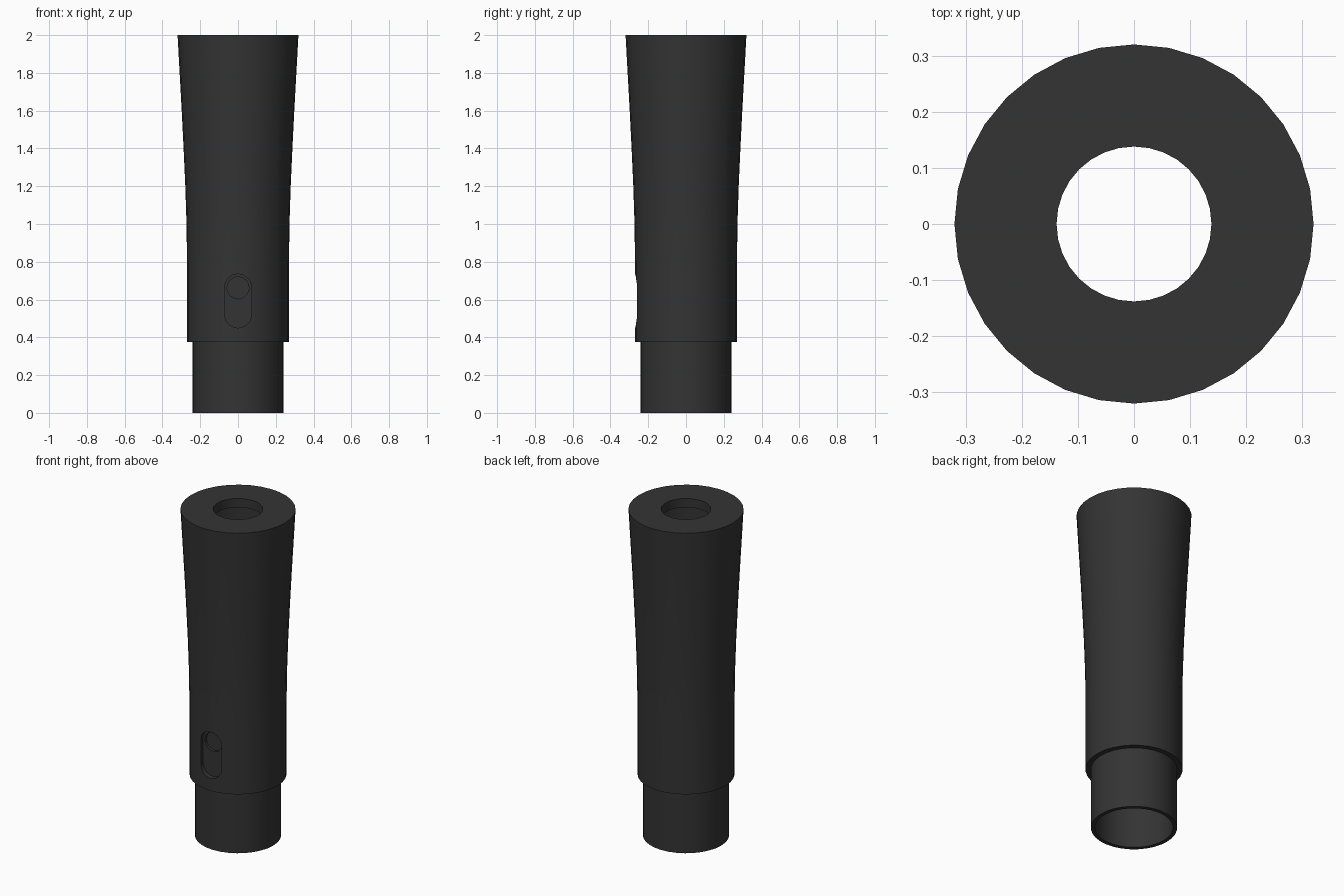
import bpy, bmesh, math

if "Cube" in bpy.data.objects:
    bpy.data.objects.remove(bpy.data.objects["Cube"])

SEG = 32

dark = bpy.data.materials.new("charcoal_black")
dark.diffuse_color = (0.034, 0.034, 0.034, 1)
dark.use_nodes = True
dark.node_tree.nodes["Principled BSDF"].inputs["Base Color"].default_value = dark.diffuse_color


def make_object(name, bm):
    bmesh.ops.recalc_face_normals(bm, faces=bm.faces)
    me = bpy.data.meshes.new(name)
    bm.to_mesh(me)
    bm.free()
    me.materials.append(dark)
    ob = bpy.data.objects.new(name, me)
    bpy.context.collection.objects.link(ob)
    return ob


def lathe(name, profile):
    """Revolve a closed (radius, z) profile around z."""
    bm = bmesh.new()
    rings = [[bm.verts.new((r * math.cos(2 * math.pi * i / SEG),
                            r * math.sin(2 * math.pi * i / SEG), z))
              for i in range(SEG)] for r, z in profile]
    for k, a in enumerate(rings):
        b = rings[(k + 1) % len(rings)]
        for i in range(SEG):
            j = (i + 1) % SEG
            bm.faces.new((a[i], a[j], b[j], b[i]))
    return make_object(name, bm)


def stadium(name, r, z_low, z_high, y_front, y_floor, n=12):
    """Prism along y: half circles of radius r at z_low and z_high."""
    pts = []
    for z, start in ((z_high, 0), (z_low, math.pi)):
        last = n if z_high > z_low else n - 1
        for i in range(last + 1):
            t = start + math.pi * i / n
            pts.append((r * math.cos(t), z + r * math.sin(t)))
    bm = bmesh.new()
    face = bm.faces.new([bm.verts.new((x, y_front, z)) for x, z in pts])
    ext = bmesh.ops.extrude_face_region(bm, geom=[face], use_keep_orig=True)
    for v in ext["geom"]:
        if isinstance(v, bmesh.types.BMVert):
            v.co.y = y_floor
    return make_object(name, bm)


def cut(target, cutter):
    mod = target.modifiers.new("cut", "BOOLEAN")
    mod.operation = "DIFFERENCE"
    mod.solver = "EXACT"
    mod.object = cutter
    cutter.hide_render = True
    bpy.context.view_layer.objects.active = target
    bpy.ops.object.modifier_apply(modifier=mod.name)
    bpy.data.objects.remove(cutter)


# hollow grip: narrow collar, flared sleeve, lipped top opening
grip = lathe("hollow_grip", [
    (0.217, 0), (0.24, 0), (0.24, 0.375), (0.27, 0.375), (0.27, 0.8),
    (0.2725, 1.0), (0.279, 1.2), (0.288, 1.4), (0.298, 1.6), (0.309, 1.8),
    (0.32, 2.0), (0.138, 2.0), (0.138, 1.945), (0.217, 1.945)])

# front slot with a round recess at its upper end
cut(grip, stadium("slot_cutter", 0.071, 0.521, 0.664, -0.4, -0.238))
cut(grip, stadium("recess_cutter", 0.058, 0.662, 0.662, -0.4, -0.222))

# smooth shading with sharp rims
bpy.ops.object.select_all(action="DESELECT")
grip.select_set(True)
bpy.context.view_layer.objects.active = grip
bpy.ops.object.shade_smooth_by_angle(angle=math.radians(30))
